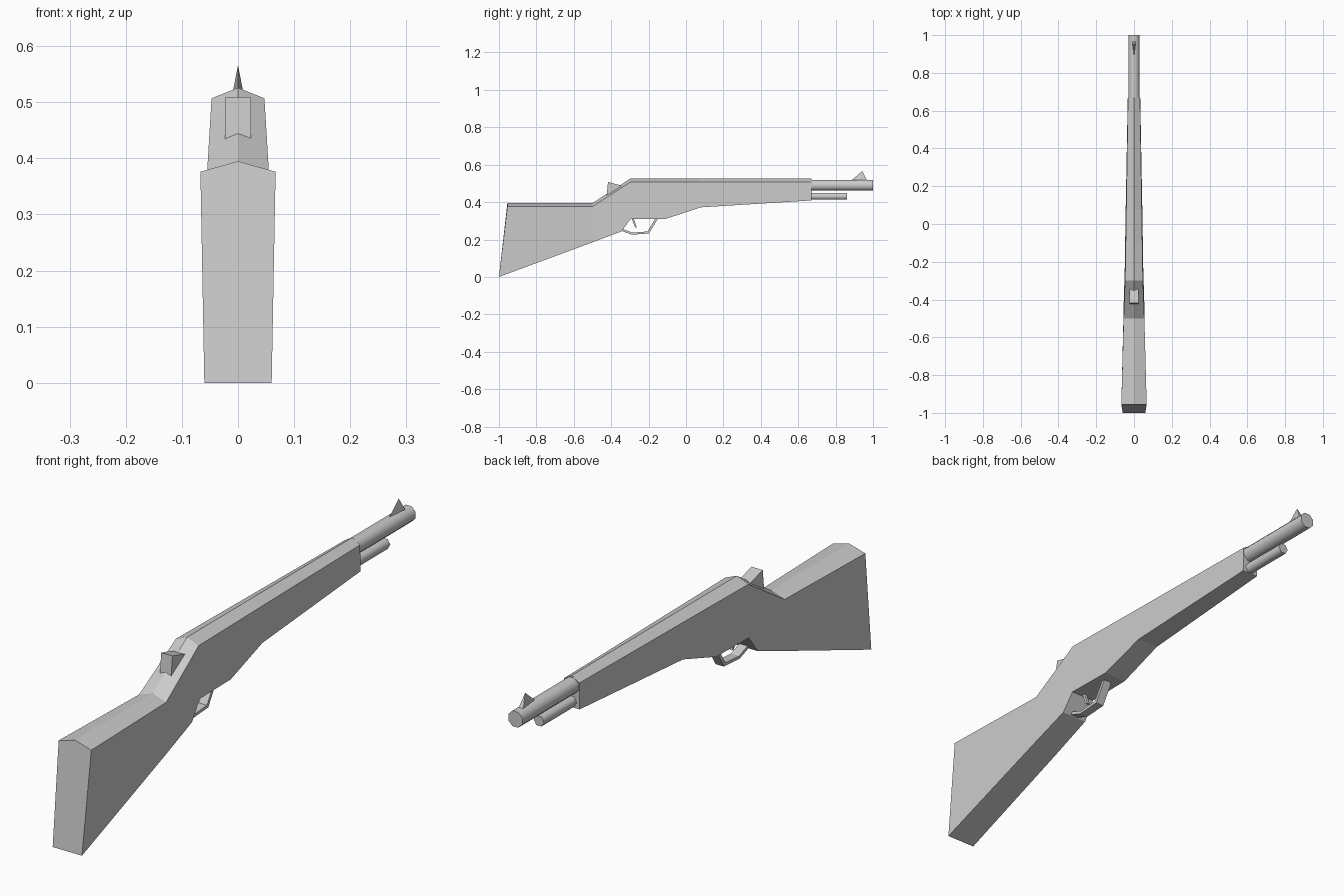
import bpy, bmesh
from math import pi
from mathutils import Matrix

if "Cube" in bpy.data.objects:
    bpy.data.objects.remove(bpy.data.objects["Cube"])


def finish(name, bm):
    bmesh.ops.recalc_face_normals(bm, faces=bm.faces)
    mesh = bpy.data.meshes.new(name)
    bm.to_mesh(mesh)
    bm.free()
    obj = bpy.data.objects.new(name, mesh)
    bpy.context.collection.objects.link(obj)
    return obj


def prism(name, profile, half):
    """Side profile of (y, z) points extruded symmetrically across x."""
    bm = bmesh.new()
    face = bm.faces.new([bm.verts.new((-half, y, z)) for y, z in profile])
    ext = bmesh.ops.extrude_face_region(bm, geom=[face])["geom"]
    moved = [v for v in ext if isinstance(v, bmesh.types.BMVert)]
    bmesh.ops.translate(bm, verts=moved, vec=(2 * half, 0, 0))
    return finish(name, bm)


def rod(name, y0, y1, z, radius, sides):
    """Round bar running along y, smooth sides with sharp ends."""
    bm = bmesh.new()
    mat = (Matrix.Translation((0, (y0 + y1) / 2, z)) @ Matrix.Rotation(pi / 2, 4, 'X')
           @ Matrix.Rotation(pi / sides, 4, 'Z'))
    bmesh.ops.create_cone(bm, cap_ends=True, segments=sides, radius1=radius,
                          radius2=radius, depth=y1 - y0, matrix=mat)
    for f in bm.faces:
        f.smooth = len(f.verts) == 4
    for e in bm.edges:
        e.smooth = all(f.smooth for f in e.link_faces)
    return finish(name, bm)


# Stock: stations of bottom (y, z, half width), shoulder (y, z, half width)
stations = [
    (-1.00, 0.00, 0.060, -0.955, 0.376, 0.067),
    (-0.50, 0.185, 0.056, -0.50, 0.376, 0.055),
    (-0.345, 0.243, 0.053, -0.345, 0.476, 0.049),
    (-0.296, 0.31, 0.050, -0.298, 0.507, 0.047),
    (-0.11, 0.31, 0.047, -0.11, 0.507, 0.044),
    (0.08, 0.372, 0.044, 0.08, 0.507, 0.041),
    (0.67, 0.409, 0.033, 0.67, 0.507, 0.032),
]
ridge_rise = 0.019
bm = bmesh.new()
rings = []
for yb, zb, wb, yt, zt, wt in stations:
    pts = [(-wb, yb, zb), (wb, yb, zb), (wt, yt, zt), (0, yt, zt + ridge_rise), (-wt, yt, zt)]
    rings.append([bm.verts.new(p) for p in pts])
for a, b in zip(rings, rings[1:]):
    for i in range(5):
        j = (i + 1) % 5
        bm.faces.new((a[i], a[j], b[j], b[i]))
bm.faces.new(rings[0])
bm.faces.new(rings[-1])
finish("stock", bm)

# Barrel and the rod beneath it
rod("barrel", 0.66, 1.0, 0.49, 0.031, 8)
rod("cleaning_rod", 0.66, 0.862, 0.431, 0.021, 6)

# Front sight: thin pyramid
bm = bmesh.new()
tip, back, left, right = [bm.verts.new(p) for p in (
    (0, 0.942, 0.566), (0, 0.883, 0.515), (-0.01, 0.968, 0.515), (0.01, 0.968, 0.515))]
for tri in ((tip, back, left), (tip, left, right), (tip, right, back), (back, right, left)):
    bm.faces.new(tri)
finish("front_sight", bm)

# Hammer block behind the receiver
prism("hammer", [(-0.417, 0.508), (-0.425, 0.43), (-0.36, 0.44), (-0.34, 0.485), (-0.355, 0.491)], 0.023)

# Trigger guard ribbon and trigger
prism("trigger_guard", [(-0.347, 0.247), (-0.29, 0.226), (-0.198, 0.232), (-0.148, 0.315),
                        (-0.162, 0.315), (-0.206, 0.243), (-0.288, 0.237), (-0.340, 0.257)], 0.017)
prism("trigger", [(-0.292, 0.315), (-0.272, 0.264), (-0.263, 0.264), (-0.280, 0.315)], 0.006)
